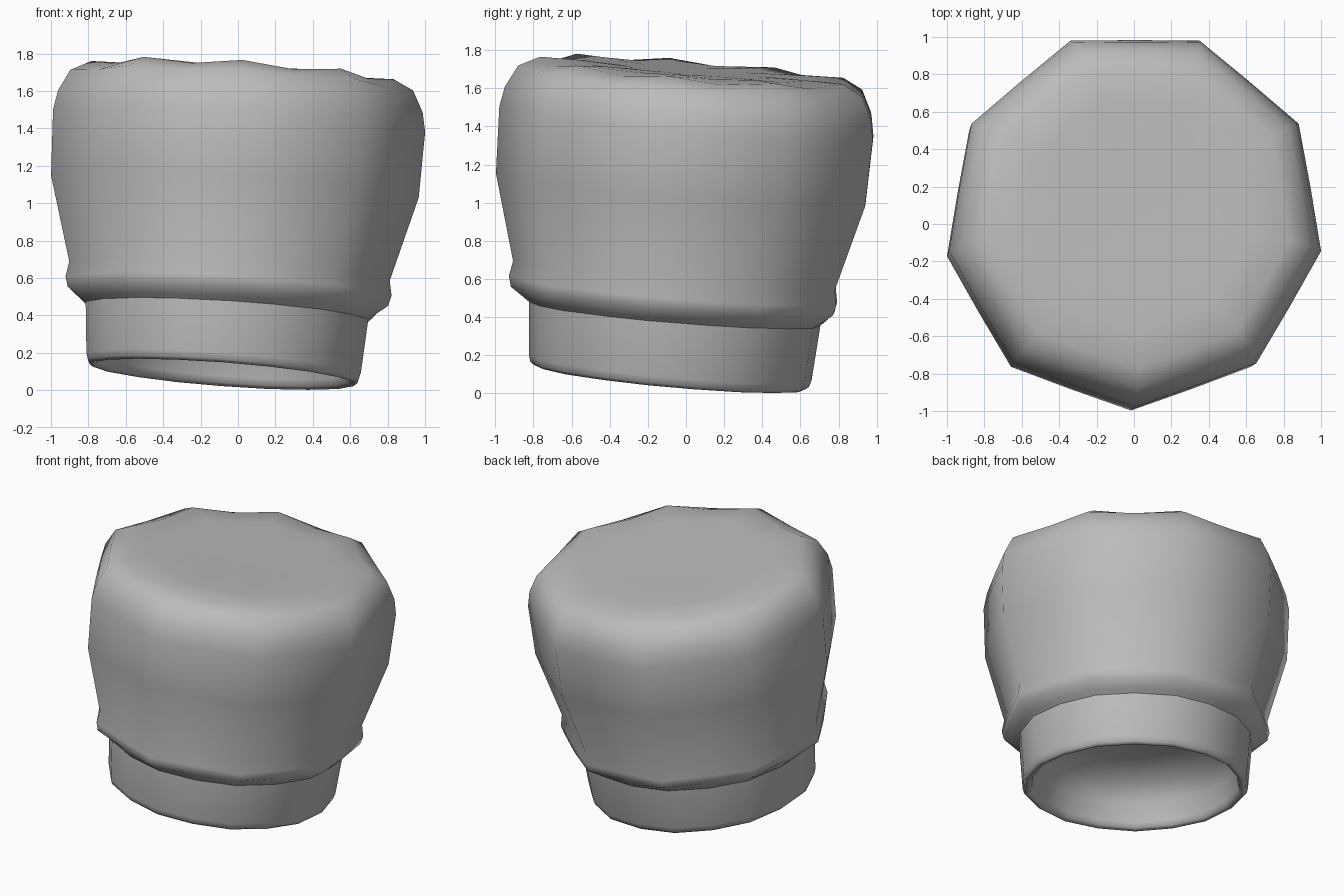
import bpy, bmesh
from math import sin, cos, pi

if "Cube" in bpy.data.objects:
    bpy.data.objects.remove(bpy.data.objects["Cube"])

SIDES = 9
SEGMENTS = SIDES * 2

cloth = bpy.data.materials.new("grey cloth")
cloth.use_nodes = True
GREY = (0.5, 0.5, 0.5, 1)
cloth.diffuse_color = GREY
cloth.node_tree.nodes["Principled BSDF"].inputs["Base Color"].default_value = GREY


def leaned(x, y, h):
    """Lean a point to the back left; the base is tilted a little more than the top."""
    blend = min(h / 0.4, 1)
    slope_x = 0.075 - 0.015 * blend
    slope_y = 0.09 - 0.01 * blend
    return (x - 0.08 + 0.064 * h, y - 0.083 + 0.085 * h,
            0.085 + h - slope_x * x - slope_y * y)


def loft(name, profile, tip_height):
    """Profile rows: corner radius, height, mid-side radius factor, mid-side drop."""
    bm = bmesh.new()
    rings = []
    for radius, height, factor, drop in profile:
        ring = []
        for i in range(SEGMENTS):
            a = -pi / 2 + i * pi / SIDES
            mid = i % 2
            r = radius * (factor if mid else 1)
            ring.append(bm.verts.new(leaned(r * cos(a), r * sin(a), height - drop * mid)))
        rings.append(ring)
    for low, high in zip(rings, rings[1:]):
        for i in range(SEGMENTS):
            j = (i + 1) % SEGMENTS
            bm.faces.new((low[i], low[j], high[j], high[i]))
    tip = bm.verts.new(leaned(0, 0, tip_height))
    for i in range(SEGMENTS):
        bm.faces.new((rings[-1][i], rings[-1][(i + 1) % SEGMENTS], tip))
    for f in bm.faces:
        f.smooth = True
    mesh = bpy.data.meshes.new(name)
    bm.to_mesh(mesh)
    bm.free()
    mesh.materials.append(cloth)
    obj = bpy.data.objects.new(name, mesh)
    bpy.context.collection.objects.link(obj)
    return obj


# Round headband: outer wall, thin rolled lip, domed hollow inside
headband = loft("headband", [
    (0.772, 0.40, 0.99, 0),
    (0.768, 0.34, 0.99, 0),
    (0.745, 0.05, 0.99, 0),
    (0.735, 0.015, 0.99, 0),
    (0.715, 0, 0.99, 0),
    (0.69, 0.015, 0.99, 0),
    (0.68, 0.05, 0.99, 0),
    (0.66, 0.18, 0.99, 0),
    (0.58, 0.30, 0.99, 0),
    (0.36, 0.38, 0.99, 0),
], 0.40)
headband.data.flip_normals()

# Nine-sided puffed crown with a rolled hem and scalloped rim
loft("crown", [
    (0.765, 0.33, 0.99, 0),
    (0.80, 0.355, 0.98, 0),
    (0.87, 0.405, 0.95, 0),
    (0.885, 0.46, 0.945, 0),
    (0.87, 0.54, 0.945, 0),
    (0.998, 0.99, 0.943, 0),
    (1.01, 1.34, 0.943, 0),
    (0.99, 1.445, 0.943, 0),
    (0.93, 1.56, 0.945, 0.01),
    (0.82, 1.615, 0.95, 0.025),
    (0.62, 1.615, 0.96, 0.01),
    (0.35, 1.605, 0.98, 0),
], 1.60)
